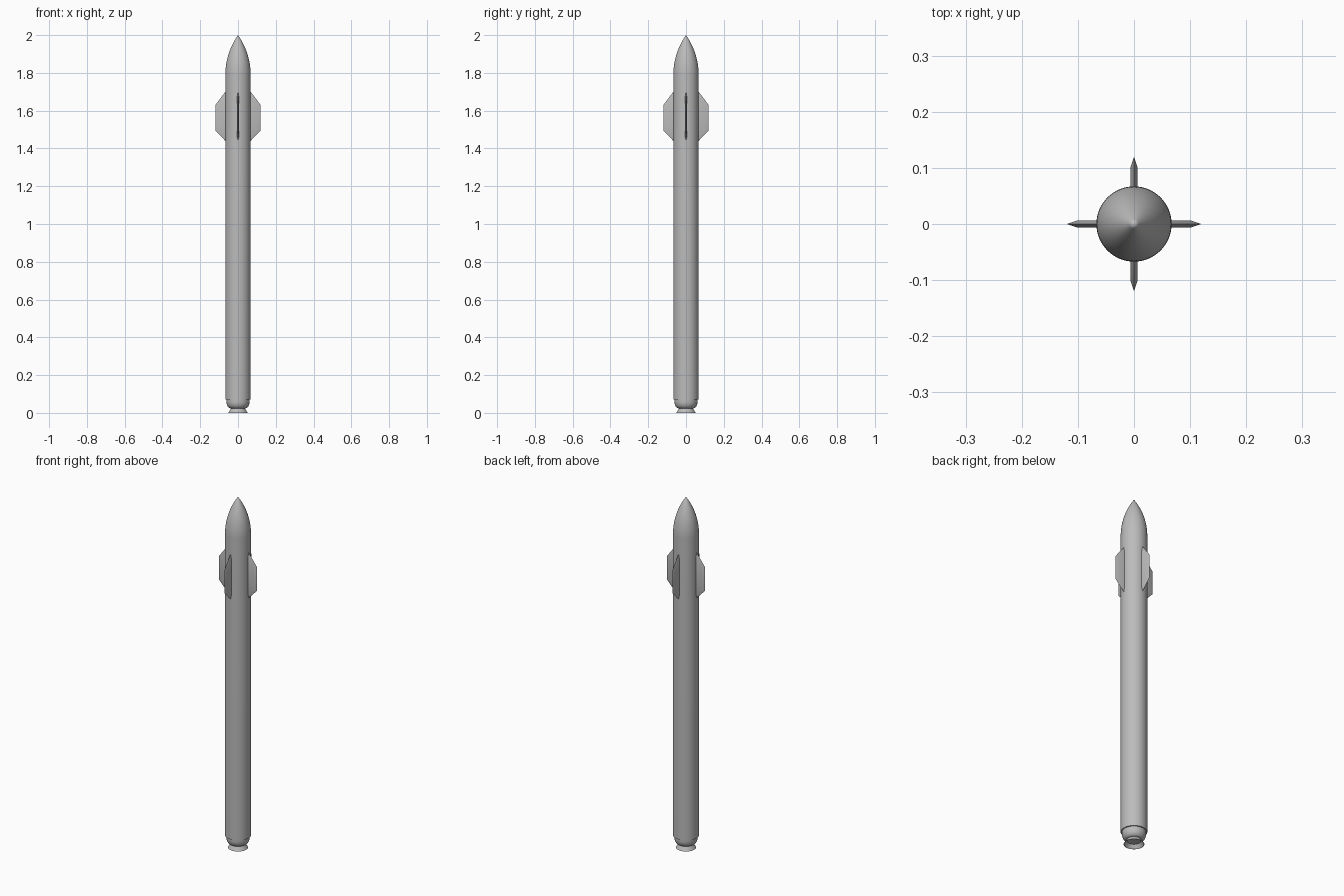
import bpy, bmesh, math
from mathutils import Matrix

cube = bpy.data.objects.get("Cube")
if cube:
    bpy.data.objects.remove(cube)

grey = bpy.data.materials.new("light grey")
grey.use_nodes = True
grey.diffuse_color = (0.5, 0.5, 0.5, 1)
grey.node_tree.nodes["Principled BSDF"].inputs["Base Color"].default_value = (0.5, 0.5, 0.5, 1)

RADIUS = 0.067
SEGMENTS = 64


def finish(name, bm, angle=30):
    bmesh.ops.remove_doubles(bm, verts=bm.verts, dist=1e-5)
    bmesh.ops.recalc_face_normals(bm, faces=bm.faces)
    mesh = bpy.data.meshes.new(name)
    bm.to_mesh(mesh)
    bm.free()
    mesh.materials.append(grey)
    obj = bpy.data.objects.new(name, mesh)
    bpy.context.collection.objects.link(obj)
    bpy.ops.object.select_all(action='DESELECT')
    obj.select_set(True)
    bpy.context.view_layer.objects.active = obj
    bpy.ops.object.shade_smooth_by_angle(angle=math.radians(angle))
    return obj


def lathe(name, profile):
    """Spin a list of (radius, height) points around the z axis."""
    bm = bmesh.new()
    verts = [bm.verts.new((r, 0, z)) for r, z in profile]
    edges = [bm.edges.new(pair) for pair in zip(verts, verts[1:])]
    bmesh.ops.spin(bm, geom=verts + edges, cent=(0, 0, 0), axis=(0, 0, 1),
                   angle=math.tau, steps=SEGMENTS, use_duplicate=False)
    return finish(name, bm)


# Tubular body with a tangent ogive nose
nose_base, nose_length = 1.79, 0.21
arc = (RADIUS ** 2 + nose_length ** 2) / (2 * RADIUS)
ogive = []
for i in range(17):
    h = nose_length * i / 16
    ogive.append((max(0, math.sqrt(arc ** 2 - h ** 2) + RADIUS - arc), nose_base + h))
lathe("body_and_nose", [(0, 0.07), (RADIUS, 0.07)] + ogive)

# Rounded tail below the body
dome = [(0.036 + 0.025 * math.cos(t), 0.06 - 0.037 * math.sin(t))
        for t in (math.pi / 2 * i / 8 for i in range(9))]
lathe("tail_dome", [(0.061, 0.075)] + dome + [(0, 0.023)])

# Flared, open engine nozzle
lathe("engine_nozzle", [(0, 0.03), (0.034, 0.03), (0.038, 0.02), (0.052, 0),
                        (0.050, 0), (0.036, 0.02), (0, 0.025)])

# Four fins with sharp bevelled edges
rim = [(0.05, 1.436), (RADIUS, 1.44), (0.12, 1.495), (0.12, 1.63), (RADIUS, 1.70), (0.05, 1.71)]
flat = [(0.05, 1.46), (RADIUS, 1.47), (0.1, 1.505), (0.1, 1.62), (RADIUS, 1.665), (0.05, 1.68)]
for k, side in enumerate(("left", "back", "right", "front")):
    bm = bmesh.new()
    edge = [bm.verts.new((x, 0, z)) for x, z in rim]
    for y in (-0.0065, 0.0065):
        face = [bm.verts.new((x, y, z)) for x, z in flat]
        bm.faces.new(face)
        for i in range(len(rim)):
            j = (i + 1) % len(rim)
            bm.faces.new((edge[i], edge[j], face[j], face[i]))
    bmesh.ops.rotate(bm, verts=bm.verts, cent=(0, 0, 0),
                     matrix=Matrix.Rotation(k * math.pi / 2, 3, 'Z'))
    finish(side + "_fin", bm)
